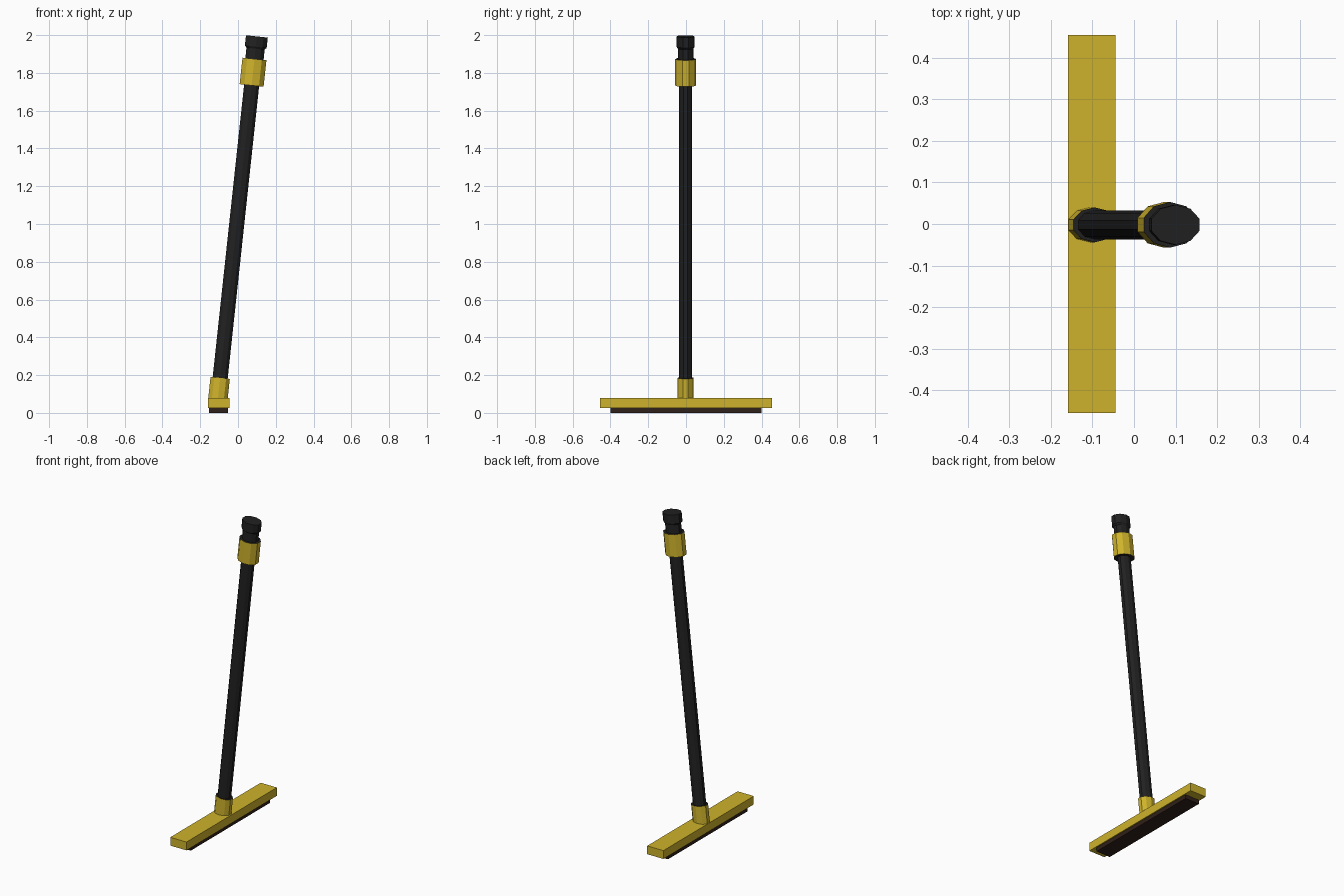
import bpy, bmesh, math
from mathutils import Matrix

if "Cube" in bpy.data.objects:
    bpy.data.objects.remove(bpy.data.objects["Cube"])


def material(name, color):
    m = bpy.data.materials.new(name)
    m.diffuse_color = (*color, 1)
    m.use_nodes = True
    m.node_tree.nodes["Principled BSDF"].inputs["Base Color"].default_value = m.diffuse_color
    return m


YELLOW = material("yellow", (0.62, 0.45, 0.025))
BLACK = material("black", (0.015, 0.015, 0.015))
BROWN = material("dark_brown", (0.03, 0.015, 0.01))


def finish(name, bm, mats):
    bmesh.ops.recalc_face_normals(bm, faces=bm.faces)
    mesh = bpy.data.meshes.new(name)
    bm.to_mesh(mesh)
    bm.free()
    for m in mats:
        mesh.materials.append(m)
    ob = bpy.data.objects.new(name, mesh)
    bpy.context.collection.objects.link(ob)
    return ob


def box(name, lo, hi, mat):
    bm = bmesh.new()
    bmesh.ops.create_cube(bm, size=1)
    for v in bm.verts:
        v.co = [(a + b) / 2 + c * (b - a) for a, b, c in zip(lo, hi, v.co)]
    return finish(name, bm, [mat])


def handle(name, rings, sides=10):
    """Ten-sided oval tube; each ring is (distance, x radius, y radius, material of band above)."""
    bm = bmesh.new()
    loops = []
    for t, rx, ry, _ in rings:
        angles = [2 * math.pi * (i + 0.5) / sides for i in range(sides)]
        loops.append([bm.verts.new((rx * math.cos(a), ry * math.sin(a), t)) for a in angles])
    for a, b, ring in zip(loops, loops[1:], rings):
        for i in range(sides):
            j = (i + 1) % sides
            bm.faces.new((a[i], a[j], b[j], b[i])).material_index = ring[3]
    bm.faces.new(loops[0])
    bm.faces.new(loops[-1])
    return finish(name, bm, [BLACK, YELLOW])


# Brush head and bristle block
box("head_bar", (-0.159, -0.455, 0.025), (-0.045, 0.455, 0.078), YELLOW)
box("bristles", (-0.153, -0.40, 0.0), (-0.053, 0.40, 0.025), BROWN)

# Leaning handle: socket, pole, collar, neck and end cap
pole = handle("handle", [
    (-0.02, 0.054, 0.042, 1), (0.109, 0.054, 0.042, 0),
    (0.109, 0.042, 0.035, 0), (1.666, 0.042, 0.035, 0),
    (1.666, 0.067, 0.055, 1), (1.807, 0.067, 0.055, 0),
    (1.807, 0.051, 0.041, 0), (1.862, 0.051, 0.041, 0),
    (1.872, 0.061, 0.048, 0), (1.927, 0.061, 0.048, 0),
])
pole.data.transform(Matrix.Translation((-0.106, -0.002, 0.077))
                    @ Matrix.Rotation(math.atan(0.1075), 4, 'Y'))
